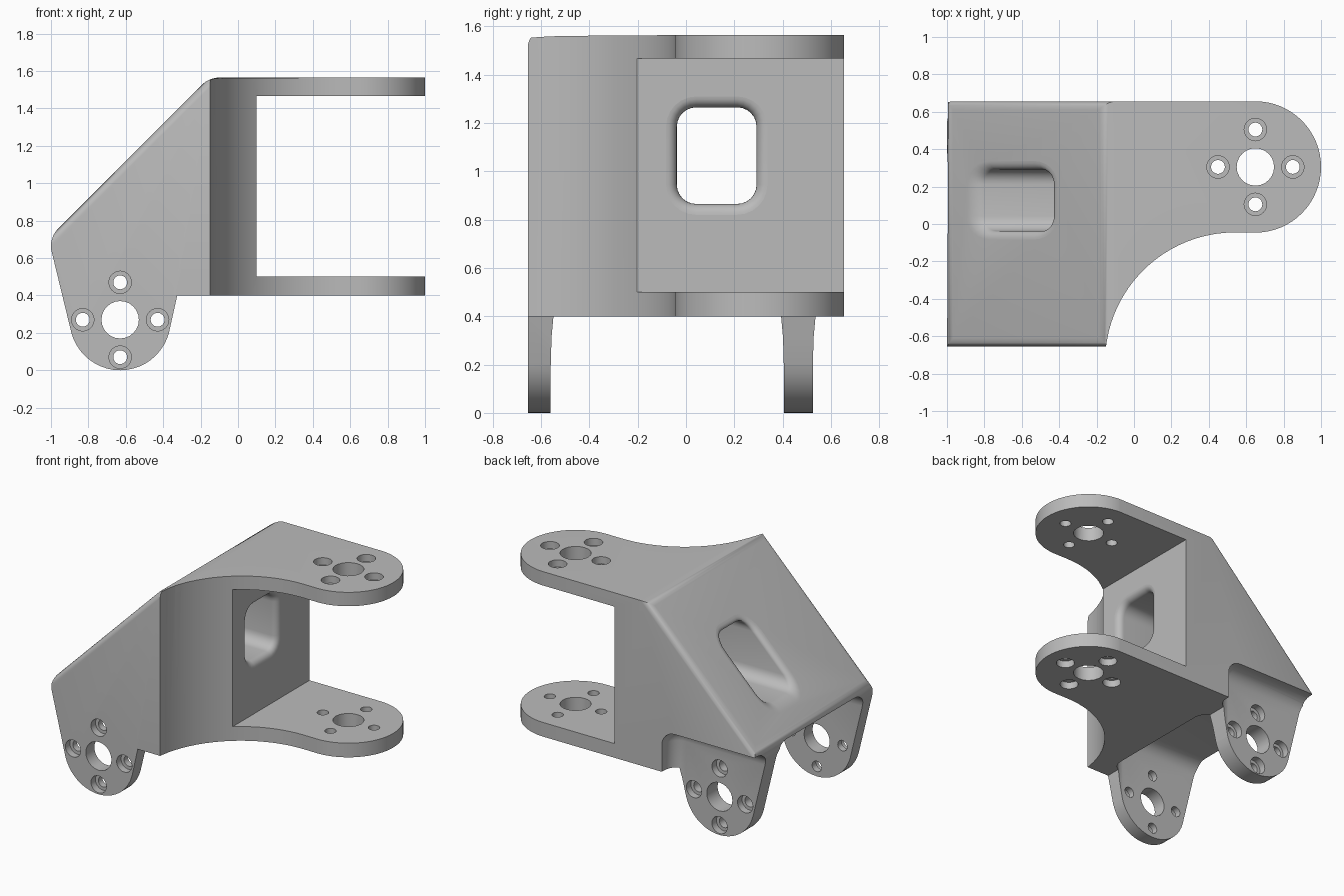
import bpy, bmesh, math
from mathutils import Matrix, Vector

cube = bpy.data.objects.get("Cube")
if cube:
    bpy.data.objects.remove(cube, do_unlink=True)

HALF = 0.655               # half depth of the body
TOP, BASE = 1.565, 0.4     # outer faces of the fork
SLANT = 1.718              # sloped face: z = x + SLANT
LUG = (-0.63, 0.27)        # lug axis (x, z)
FORK = (0.649, 0.305)      # fork axis (x, y)


def arc(cx, cy, r, a, b, n=20):
    angles = [math.radians(a + (b - a) * i / n) for i in range(n + 1)]
    return [(cx + r * math.cos(t), cy + r * math.sin(t)) for t in angles]


def make_object(bm, name):
    bmesh.ops.recalc_face_normals(bm, faces=bm.faces)
    mesh = bpy.data.meshes.new(name)
    bm.to_mesh(mesh)
    bm.free()
    obj = bpy.data.objects.new(name, mesh)
    bpy.context.collection.objects.link(obj)
    return obj


def prism(points, start, shift):
    """Extrude a closed outline, given as 3D points."""
    bm = bmesh.new()
    face = bm.faces.new([bm.verts.new(Vector(p) + Vector(start)) for p in points])
    new = bmesh.ops.extrude_face_region(bm, geom=[face])["geom"]
    moved = [v for v in new if isinstance(v, bmesh.types.BMVert)]
    bmesh.ops.translate(bm, verts=moved, vec=shift)
    bmesh.ops.recalc_face_normals(bm, faces=bm.faces)
    return bm


def box(name, low, high, radius=0):
    low, high = Vector(low), Vector(high)
    bm = bmesh.new()
    bmesh.ops.create_cube(bm, size=1, matrix=Matrix.Translation((low + high) / 2)
                          @ Matrix.Diagonal((high - low).to_4d()))
    if radius:
        bmesh.ops.bevel(bm, geom=bm.edges[:], offset=radius, segments=6,
                        profile=0.5, affect='EDGES')
    return make_object(bm, name)


def combine(target, cutter, operation='DIFFERENCE'):
    """Apply a boolean and discard the cutter."""
    cutter.hide_render = True
    mod = target.modifiers.new("cut", 'BOOLEAN')
    mod.operation, mod.solver, mod.object = operation, 'EXACT', cutter
    bpy.context.view_layer.update()
    result = target.evaluated_get(bpy.context.evaluated_depsgraph_get())
    mesh = bpy.data.meshes.new_from_object(result)
    target.modifiers.clear()
    target.data = mesh
    bpy.data.objects.remove(cutter, do_unlink=True)


# Side outline with the sloped back and the rounded lugs
outline = [(-1, 0.65), *arc(*LUG, 0.27, 195, 345), (-0.325, BASE),
           (1.2, BASE), (1.2, TOP), (TOP - SLANT, TOP), (-1, SLANT - 1)]
bm = prism([(x, 0, z) for x, z in outline], (0, -HALF, 0), (0, 2 * HALF, 0))
slope = min(bm.faces, key=lambda f: (f.normal - Vector((-0.707, 0, 0.707))).length)
bmesh.ops.bevel(bm, geom=slope.edges[:], offset=0.045, segments=5,
                profile=0.5, affect='EDGES')
bracket = make_object(bm, "hinge_bracket")

# Plan outline with the round fork ends and the hollow front curve
plan = [(-1.2, -0.9), (-0.155, -0.9), *arc(0.54, -0.74, 0.695, 175, 90),
        *arc(*FORK, 0.351, -90, 90, 32), (-1.2, 0.656)]
bm = prism([(x, y, 0) for x, y in plan], (0, 0, -0.2), (0, 0, 2))
combine(bracket, make_object(bm, "plan_cutter"), 'INTERSECT')

# Gap between the fork arms, gap between the lugs, recess behind the rear lug
combine(bracket, box("fork_gap", (0.1, -0.9, 0.5), (1.3, 0.9, 1.467)))
combine(bracket, box("lug_gap", (-1.6, -0.56, -0.5), (-0.27, 0.405, 0.69), 0.1))
combine(bracket, box("rear_recess", (-1.6, 0.525, -0.5), (-0.27, 1, 0.69), 0.1))


# Window through the body, flared at both mouths
def window_ring(grow):
    ring = []
    for i, (sy, sz) in enumerate([(1, 1), (-1, 1), (-1, -1), (1, -1)]):
        ring += arc(0.127 + sy * 0.085, 1.065 + sz * 0.12, 0.08 + grow,
                    90 * i, 90 * i + 90, 6)
    return ring


R = 0.045
steps = [math.radians(15 * i) for i in range(7)]
flare = [(R * (1 - math.sin(t)), R * (1 - math.cos(t))) for t in steps]
sections = [[(z - SLANT - 0.05, y, z) for y, z in window_ring(R)]]
for grow, depth in flare:
    sections.append([(z - SLANT + depth, y, z) for y, z in window_ring(grow)])
for grow, depth in reversed(flare):
    sections.append([(0.1 - depth, y, z) for y, z in window_ring(grow)])
sections.append([(0.15, y, z) for y, z in window_ring(R)])

bm = bmesh.new()
rings = [[bm.verts.new(p) for p in s] for s in sections]
for a, b in zip(rings, rings[1:]):
    for i in range(len(a)):
        j = (i + 1) % len(a)
        bm.faces.new((a[i], a[j], b[j], b[i]))
bm.faces.new(rings[0])
bm.faces.new(rings[-1])
combine(bracket, make_object(bm, "window_cutter"))


# Pivot holes, screw holes and their counterbores on the outer faces
def drill(bm, centre, axis, radius, length):
    turn = Vector(axis).to_track_quat('Z', 'Y').to_matrix().to_4x4()
    bmesh.ops.create_cone(bm, cap_ends=True, segments=24, radius1=radius,
                          radius2=radius, depth=length,
                          matrix=Matrix.Translation(centre) @ turn)


holes, bores = bmesh.new(), bmesh.new()
X, Y, Z = Vector((1, 0, 0)), Vector((0, 1, 0)), Vector((0, 0, 1))
mounts = [(Vector((*FORK, TOP)), Z, Y), (Vector((*FORK, BASE)), -Z, Y),
          (Vector((LUG[0], -HALF, LUG[1])), -Y, Z),
          (Vector((LUG[0], 0.525, LUG[1])), Y, Z)]
for centre, axis, side in mounts:
    middle = centre - axis * 0.05
    drill(holes, middle, axis, 0.1, 0.2)
    for offset in (X, -X, side, -side):
        drill(holes, middle + offset * 0.2, axis, 0.037, 0.2)
        drill(bores, centre + offset * 0.2, axis, 0.06, 0.1)
combine(bracket, make_object(holes, "hole_cutters"))
combine(bracket, make_object(bores, "counterbore_cutters"))

# Plain grey finish
grey = bpy.data.materials.new("plain_grey")
grey.use_nodes = True
colour = (0.5, 0.5, 0.5, 1)
grey.diffuse_color = colour
grey.node_tree.nodes["Principled BSDF"].inputs["Base Color"].default_value = colour
bracket.data.materials.clear()
bracket.data.materials.append(grey)
for poly in bracket.data.polygons:
    poly.material_index = 0

bpy.ops.object.select_all(action='DESELECT')
bracket.select_set(True)
bpy.context.view_layer.objects.active = bracket
bpy.ops.object.shade_smooth_by_angle(angle=math.radians(30))
